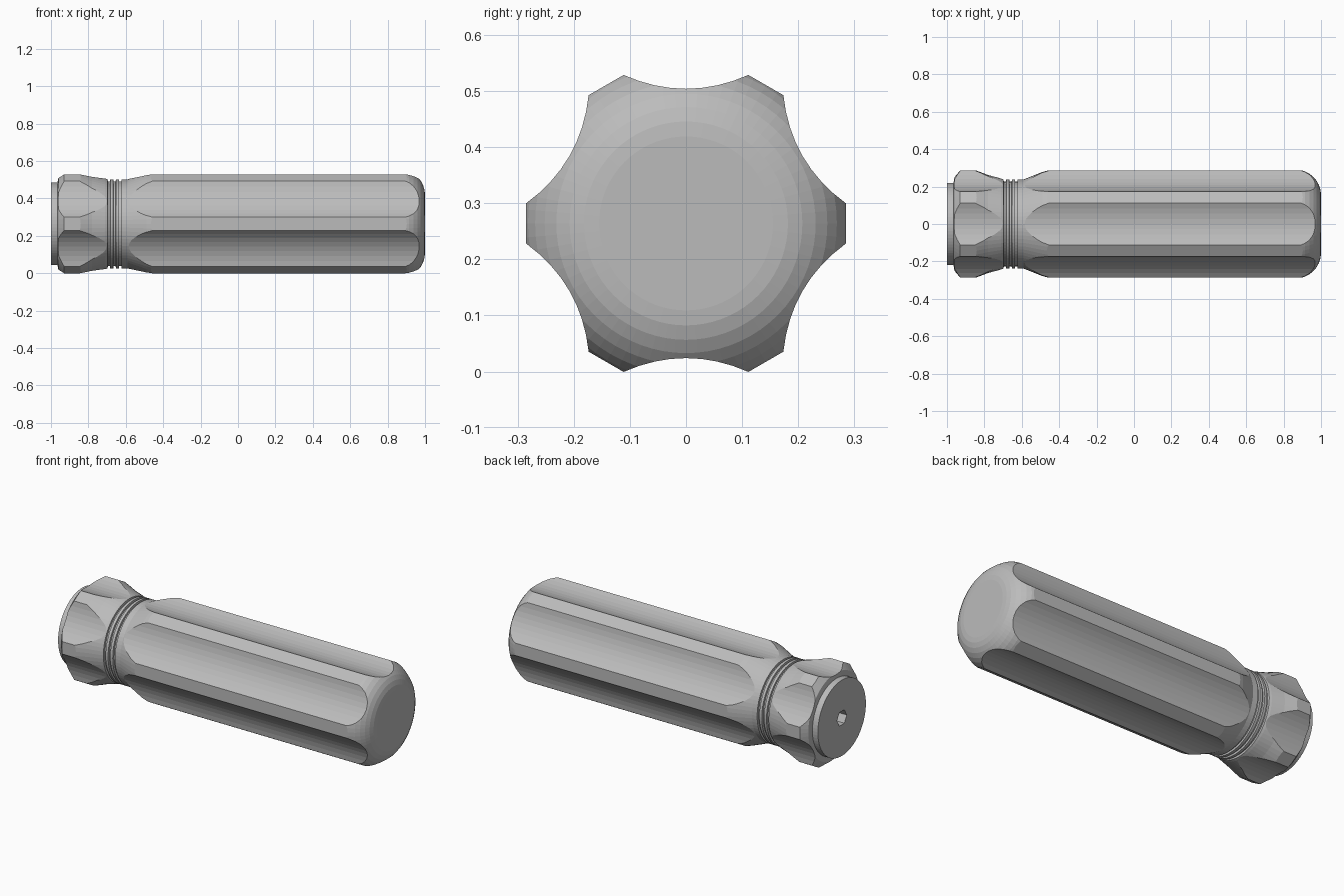
import bpy, bmesh, math
from mathutils import Vector

AXIS_Z = 0.264      # height of the handle axis
RIDGE_R = 0.287     # radius at the six ridges
FLUTE_R = 0.24      # radius at the bottom of each flute

if "Cube" in bpy.data.objects:
    bpy.data.objects.remove(bpy.data.objects["Cube"], do_unlink=True)


def material(name, rgb):
    mat = bpy.data.materials.new(name)
    mat.use_nodes = True
    mat.diffuse_color = (*rgb, 1)
    mat.node_tree.nodes["Principled BSDF"].inputs["Base Color"].default_value = (*rgb, 1)
    return mat


def loft(name, rings):
    """Closed solid through rings of equal point count, capped at both ends."""
    bm = bmesh.new()
    loops = [[bm.verts.new(p) for p in ring] for ring in rings]
    for a, b in zip(loops, loops[1:]):
        for i in range(len(a)):
            j = (i + 1) % len(a)
            bm.faces.new((a[i], a[j], b[j], b[i]))
    bm.faces.new(loops[0])
    bm.faces.new(loops[-1])
    bmesh.ops.recalc_face_normals(bm, faces=bm.faces)
    mesh = bpy.data.meshes.new(name)
    bm.to_mesh(mesh)
    bm.free()
    obj = bpy.data.objects.new(name, mesh)
    bpy.context.collection.objects.link(obj)
    return obj


def circle(x, r, n):
    return [(x, r * math.cos(math.tau * i / n), AXIS_Z + r * math.sin(math.tau * i / n))
            for i in range(n)]


def cut(obj, tool, operation):
    mod = obj.modifiers.new(operation, 'BOOLEAN')
    mod.object, mod.operation, mod.solver = tool, operation, 'EXACT'
    bpy.context.view_layer.objects.active = obj
    bpy.ops.object.modifier_apply(modifier=mod.name)
    bpy.data.objects.remove(tool, do_unlink=True)


# Turned outline: end boss, chamfered collar, ribbed neck, barrel, rounded butt
profile = [(-1, 0.22), (-0.965, 0.22), (-0.96, 0.25), (-0.925, 0.292), (-0.86, 0.292),
           (-0.78, 0.262), (-0.71, 0.243)]
for x in (-0.69, -0.66, -0.63):
    profile += [(x - 0.007, 0.238), (x - 0.006, 0.226), (x + 0.006, 0.226), (x + 0.007, 0.238)]
profile += [(-0.59, 0.238), (-0.54, 0.258), (-0.49, 0.278), (-0.44, 0.292)]
for i in range(9):
    a = math.pi / 2 * i / 8
    profile.append((0.86 + 0.14 * math.sin(a), 0.155 + 0.137 * math.cos(a)))
handle = loft("handle", [circle(x, r, 72) for x, r in profile])

# Six-sided section: narrow flat ridges with shallow concave flutes between
half_ridge = math.radians(7.2)
half_flute = math.pi / 6 - half_ridge
chord = RIDGE_R * math.sin(half_flute)
apothem = RIDGE_R * math.cos(half_flute)
section = []
for k in range(6):
    mid = math.pi / 6 + k * math.pi / 3
    out = Vector((math.cos(mid), math.sin(mid)))
    side = Vector((-out.y, out.x))
    for i in range(9):
        t = i / 4 - 1
        section.append(out * (FLUTE_R + (apothem - FLUTE_R) * t * t) + side * chord * t)
prism = loft("fluted_section", [[(x, p.x, AXIS_Z + p.y) for p in section] for x in (-1.1, 1.1)])
cut(handle, prism, 'INTERSECT')

# Hexagonal shank socket in the end boss
cut(handle, loft("socket", [circle(x, 0.045, 6) for x in (-1.1, -0.8)]), 'DIFFERENCE')

handle.data.materials.clear()
handle.data.materials.append(material("light grey", (0.5, 0.5, 0.5)))
for face in handle.data.polygons:
    face.material_index = 0
